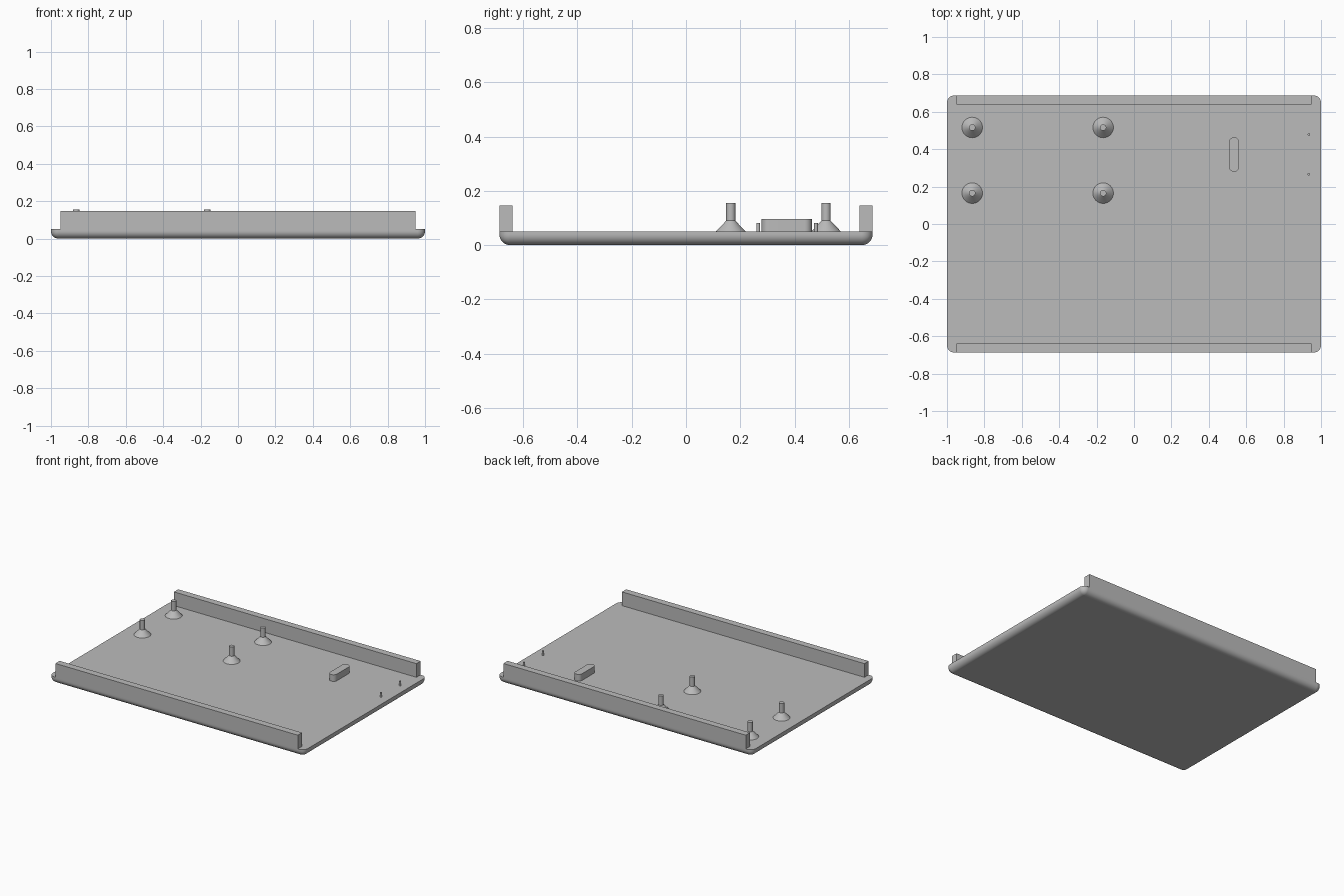
import bpy, bmesh, math
from mathutils import Matrix, Vector

cube = bpy.data.objects.get("Cube")
if cube:
    bpy.data.objects.remove(cube, do_unlink=True)

WIDTH, DEPTH, FLOOR = 2.0, 1.375, 0.05

grey = bpy.data.materials.new("light_grey")
grey.use_nodes = True
colour = (0.5, 0.5, 0.5, 1)
grey.diffuse_color = colour
grey.node_tree.nodes["Principled BSDF"].inputs["Base Color"].default_value = colour


def finish(name, bm, smooth=True):
    """Turn a bmesh into a named, shaded object."""
    bmesh.ops.recalc_face_normals(bm, faces=bm.faces)
    mesh = bpy.data.meshes.new(name)
    bm.to_mesh(mesh)
    bm.free()
    mesh.materials.append(grey)
    obj = bpy.data.objects.new(name, mesh)
    bpy.context.collection.objects.link(obj)
    if smooth:
        bpy.ops.object.select_all(action='DESELECT')
        obj.select_set(True)
        bpy.context.view_layer.objects.active = obj
        bpy.ops.object.shade_smooth_by_angle(angle=math.radians(35))
        weighted = obj.modifiers.new("weighted_normals", 'WEIGHTED_NORMAL')
        weighted.keep_sharp = True
    return obj


def box(low, high):
    low, high = Vector(low), Vector(high)
    bm = bmesh.new()
    place = Matrix.Translation((low + high) / 2) @ Matrix.Diagonal((*(high - low), 1))
    bmesh.ops.create_cube(bm, size=1, matrix=place)
    return bm


def round_edges(bm, radius, rule, segments=8):
    edges = [e for e in bm.edges if rule(*(v.co for v in e.verts))]
    bmesh.ops.bevel(bm, geom=edges, offset=radius, segments=segments,
                    profile=0.5, affect='EDGES')


def upright(a, b):
    return abs(a.z - b.z) > 0.01


def lathe(name, profile, x, y, steps=32):
    """Revolve a radius/height profile around a vertical axis."""
    bm = bmesh.new()
    verts = [bm.verts.new((x + r, y, z)) for r, z in profile]
    edges = [bm.edges.new(pair) for pair in zip(verts, verts[1:])]
    bmesh.ops.spin(bm, geom=verts + edges, cent=(x, y, 0), axis=(0, 0, 1),
                   angle=math.tau, steps=steps)
    bmesh.ops.remove_doubles(bm, verts=bm.verts, dist=1e-5)
    return finish(name, bm)


# Base plate with rounded corners and a rounded lower rim
bm = box((-WIDTH / 2, -DEPTH / 2, 0), (WIDTH / 2, DEPTH / 2, FLOOR))
round_edges(bm, 0.04, lambda a, b: upright(a, b) or a.z + b.z < 0.01)
finish("base_plate", bm)

# Long walls along the front and back edges
for name, side in (("front_wall", -1), ("back_wall", 1)):
    inner, outer = sorted((side * 0.64, side * DEPTH / 2))
    finish(name, box((-0.95, inner, FLOOR), (0.95, outer, 0.147)), smooth=False)

# Four mounting posts on conical feet
post = [(0, FLOOR), (0.055, FLOOR), (0.017, 0.09), (0.017, 0.156), (0, 0.156)]
for x, x_name in ((-0.865, "right"), (-0.165, "centre")):
    for y, y_name in ((0.165, "front"), (0.516, "back")):
        lathe(f"{y_name}_{x_name}_post", post, x, y)

# Raised round-ended block
bm = box((0.508, 0.279, FLOOR), (0.562, 0.464, 0.097))
round_edges(bm, 0.0268, upright)
finish("rounded_block", bm)

# Two small pins near the left edge
pin = [(0, FLOOR), (0.007, FLOOR), (0.007, 0.081), (0, 0.081)]
for y, name in ((0.266, "front_pin"), (0.479, "back_pin")):
    lathe(name, pin, 0.935, y, steps=12)
